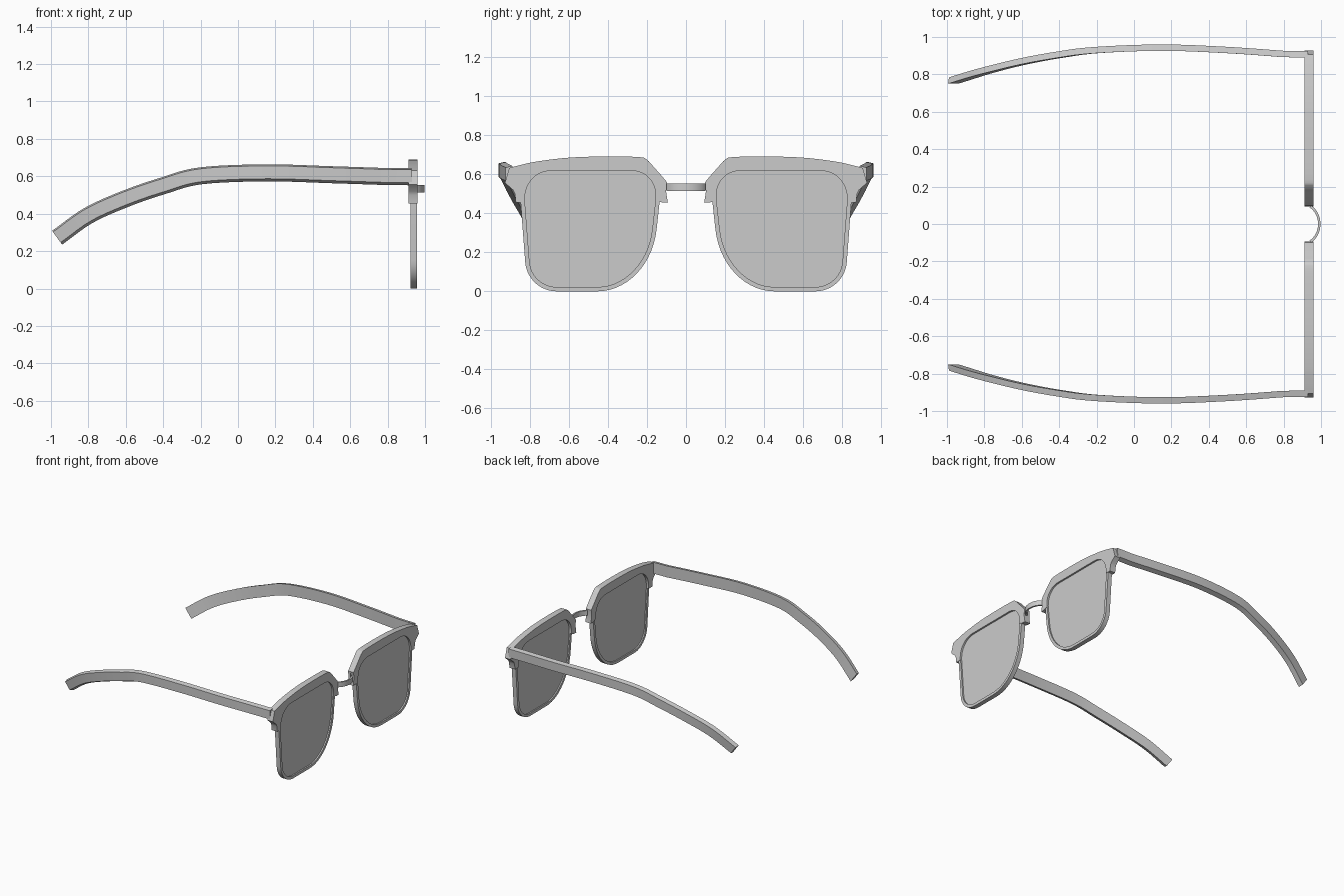
import bpy, bmesh, math
from mathutils import Vector

if "Cube" in bpy.data.objects:
    bpy.data.objects.remove(bpy.data.objects["Cube"])


def finish(name, bm, mirror=True):
    bmesh.ops.recalc_face_normals(bm, faces=bm.faces)
    bmesh.ops.triangulate(bm, faces=[f for f in bm.faces if len(f.verts) > 4], ngon_method='EAR_CLIP')
    me = bpy.data.meshes.new(name)
    bm.to_mesh(me)
    bm.free()
    ob = bpy.data.objects.new(name, me)
    bpy.context.collection.objects.link(ob)
    bpy.ops.object.select_all(action='DESELECT')
    ob.select_set(True)
    bpy.context.view_layer.objects.active = ob
    bpy.ops.object.shade_smooth_by_angle(angle=math.radians(30))
    if mirror:
        m = ob.modifiers.new("mirror", 'MIRROR')
        m.use_axis = (False, True, False)
    return ob


def loft(name, rings, closed=False, mirror=True):
    """Skin a list of equal-length closed rings; cap the ends unless closed."""
    bm = bmesh.new()
    vs = [[bm.verts.new(p) for p in r] for r in rings]
    n = len(vs[0])
    pairs = list(zip(vs, vs[1:])) + ([(vs[-1], vs[0])] if closed else [])
    for a, b in pairs:
        for i in range(n):
            j = (i + 1) % n
            bm.faces.new((a[i], a[j], b[j], b[i]))
    if not closed:
        bm.faces.new(vs[0])
        bm.faces.new(vs[-1])
    return finish(name, bm, mirror)


def slab(name, outline, x0, x1):
    return loft(name, [[(x, y, z) for y, z in outline] for x in (x0, x1)])


def rounded(corners, steps=14):
    """Polygon with softened corners: (y, z, distance before, distance after)."""
    out = []
    n = len(corners)
    for i, (y, z, d0, d1) in enumerate(corners):
        c = Vector((y, z))
        a = c + (Vector(corners[i - 1][:2]) - c).normalized() * d0
        b = c + (Vector(corners[(i + 1) % n][:2]) - c).normalized() * d1
        p, q = a.lerp(c, .57), b.lerp(c, .57)
        for k in range(steps + 1):
            t = k / steps
            s = 1 - t
            out.append(a * s**3 + p * 3 * s * s * t + q * 3 * s * t * t + b * t**3)
    return out


def offset(loop, d):
    res = []
    for i, p in enumerate(loop):
        t = (loop[(i + 1) % len(loop)] - loop[i - 1]).normalized()
        res.append(p + Vector((-t.y, t.x)) * d)
    return res


def spline(pts, steps=6):
    """Catmull-Rom through the points."""
    P = [Vector(p) for p in pts]
    P = [2 * P[0] - P[1]] + P + [2 * P[-1] - P[-2]]
    out = []
    for i in range(1, len(P) - 2):
        a, b, c, d = P[i - 1:i + 3]
        for k in range(steps):
            t = k / steps
            out.append(.5 * (2 * b + (c - a) * t + (2 * a - 5 * b + 4 * c - d) * t * t
                             + (3 * b - a - 3 * c + d) * t**3))
    return out + [P[-2]]


# lens outline, clockwise from the upper nose corner
lens_loop = rounded([(.140, .618, .15, .14), (.838, .618, .15, .16),
                     (.792, .022, .13, .13), (.205, .022, .25, .30)])
slab("lens", offset(lens_loop, .003), .931, .946)

# thin rim around each lens
outer = offset(lens_loop, .022)
loft("rim", [[(x, *p) for p in lp] for lp, x in
             ((lens_loop, .921), (outer, .921), (outer, .957), (lens_loop, .957))], closed=True)

# heavy brow piece, open at the bottom
top_edge = spline([(.098, .56), (.125, .592), (.172, .645), (.20, .674), (.24, .688), (.42, .691),
                   (.60, .685), (.76, .666), (.85, .647), (.906, .632)], 4)
zcut = .455
start = next(i for i in range(len(lens_loop)) if lens_loop[i].y > zcut)
upper = [p for p in lens_loop[start:] if p.y > zcut]
brow = ([Vector((.123, zcut)), Vector((.093, zcut)), Vector((.102, .51))] + top_edge
        + [Vector(p) for p in ((.928, .556), (.887, .52), (.877, .50), (.872, zcut), (.828, zcut))]
        + upper[::-1])
slab("brow", brow, .911, .960)

# arched nose bridge
rings = []
for k in range(17):
    a = math.radians(-62 + 124 * k / 16)
    ring = []
    for r, z in ((.113, .513), (.113, .553), (.100, .553), (.100, .513)):
        ring.append((.997 - (.113 - r) - .86 * r * (1 - math.cos(a)), r * math.sin(a), z))
    rings.append(ring)
loft("bridge", rings, mirror=False)

# curved temple arms with a tapered four-sided section
path = spline([(.80, .909, .600), (.5, .930, .610), (.15, .943, .620), (-.2, .930, .604),
               (-.4, .905, .551), (-.6, .868, .482), (-.8, .818, .392), (-.968, .767, .273)])
path = [Vector((.93, .907, .599))] + path
rings = []
for i, p in enumerate(path):
    t = path[min(i + 1, len(path) - 1)] - path[max(i - 1, 0)]
    up = Vector((-t.z, 0, t.x)).normalized()
    if up.z < 0:
        up = -up
    side = Vector((0, .017, 0))
    rings.append([p + side + up * .036, p + side - up * .033,
                  p - side - up * .047, p - side + up * .044])
loft("temple_arm", rings)
